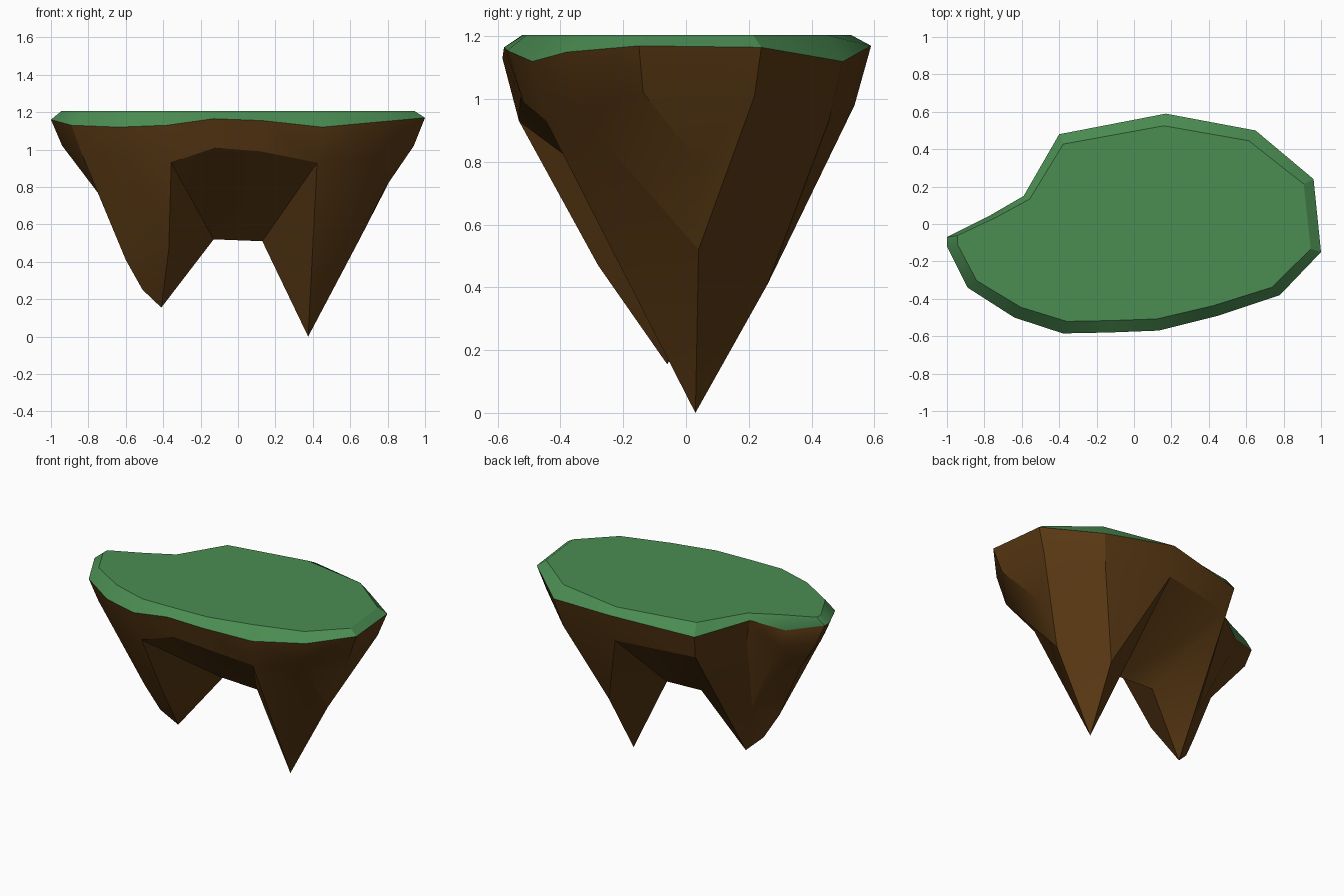
import bpy, bmesh, math

if "Cube" in bpy.data.objects:
    bpy.data.objects.remove(bpy.data.objects["Cube"])


def material(name, colour):
    m = bpy.data.materials.new(name)
    m.diffuse_color = (*colour, 1)
    m.use_nodes = True
    m.node_tree.nodes["Principled BSDF"].inputs["Base Color"].default_value = m.diffuse_color
    return m


grass = material("grass green", (0.07, 0.265, 0.085))
rock = material("earth brown", (0.105, 0.042, 0.007))

# Island outline: x, y, height of the grass edge, height of the earth band's lower edge
outline = [
    (-.89, -.34, 1.13, .98), (-.64, -.50, 1.12, .95), (-.38, -.585, 1.13, .93),
    (-.13, -.58, 1.165, 1.01), (.13, -.57, 1.155, .99), (.45, -.49, 1.12, .93),
    (.78, -.38, 1.15, .96), (1.0, -.15, 1.17, 1.02), (.96, .24, 1.165, 1.01),
    (.65, .50, 1.12, .93), (.17, .59, 1.17, .98), (-.40, .48, 1.13, .97),
    (-.59, .15, 1.17, 1.04), (-.78, .04, 1.11, .98), (-1.0, -.07, 1.16, 1.02),
    (-1.0, -.12, 1.16, 1.02),
]

# Key points of the two hanging peaks and the saddle between them
points = {
    "right_tip": (.375, .03, 0), "right_side": (.65, .04, .52),
    "right_shoulder": (.79, .04, .80), "right_back": (.40, .26, .41),
    "saddle_r": (.13, .02, .51), "saddle_l": (-.13, .02, .52),
    "left_tip": (-.41, -.06, .155), "left_chip": (-.51, -.11, .25),
    "left_side": (-.60, -.15, .41), "left_shoulder": (-.75, -.16, .77),
    "left_front": (-.37, -.28, .47), "left_back": (-.50, 0, .50),
}

# Triangle fans: hub, then its neighbours (numbers are points of the lower rim)
fans = [
    ("right_side", "right_tip", 5, 6, "right_shoulder", 8, 9, "right_back", "right_tip"),
    ("right_shoulder", 6, 7, 8),
    ("right_back", 9, 10),
    ("saddle_r", 4, 5, "right_tip", "right_back", 10, 11, "saddle_l", 3, 4),
    ("saddle_l", 3, 2, "left_front", "left_tip", 11),
    ("left_front", 2, 1, "left_side", "left_chip", "left_tip"),
    ("left_side", 1, 0, "left_shoulder", "left_back", "left_chip"),
    ("left_shoulder", 0, 15, 14, 13, "left_back"),
    ("left_back", 13, 12, 11, "left_tip", "left_chip"),
]

bm = bmesh.new()
n = len(outline)
top = [bm.verts.new((x * .945, y * .89, 1.205)) for x, y, _, _ in outline]
edge = [bm.verts.new((x, y, z)) for x, y, z, _ in outline]
low = [bm.verts.new((x * .94, y * .91, z)) for x, y, _, z in outline]

# Grass cap and earth band
bm.faces.new(top).material_index = 0
for upper, lower, mat in ((top, edge, 0), (edge, low, 1)):
    for i in range(n):
        j = (i + 1) % n
        bm.faces.new((upper[i], lower[i], lower[j], upper[j])).material_index = mat

# Hanging rock
verts = dict(enumerate(low))
verts.update({name: bm.verts.new(co) for name, co in points.items()})
for hub, *ring in fans:
    for a, b in zip(ring, ring[1:]):
        bm.faces.new((verts[hub], verts[a], verts[b])).material_index = 1
bmesh.ops.recalc_face_normals(bm, faces=bm.faces)

mesh = bpy.data.meshes.new("floating_island")
bm.to_mesh(mesh)
bm.free()
mesh.materials.append(grass)
mesh.materials.append(rock)
island = bpy.data.objects.new("floating_island", mesh)
bpy.context.collection.objects.link(island)
bpy.context.view_layer.objects.active = island
island.select_set(True)
bpy.ops.object.shade_smooth_by_angle(angle=math.radians(30))
